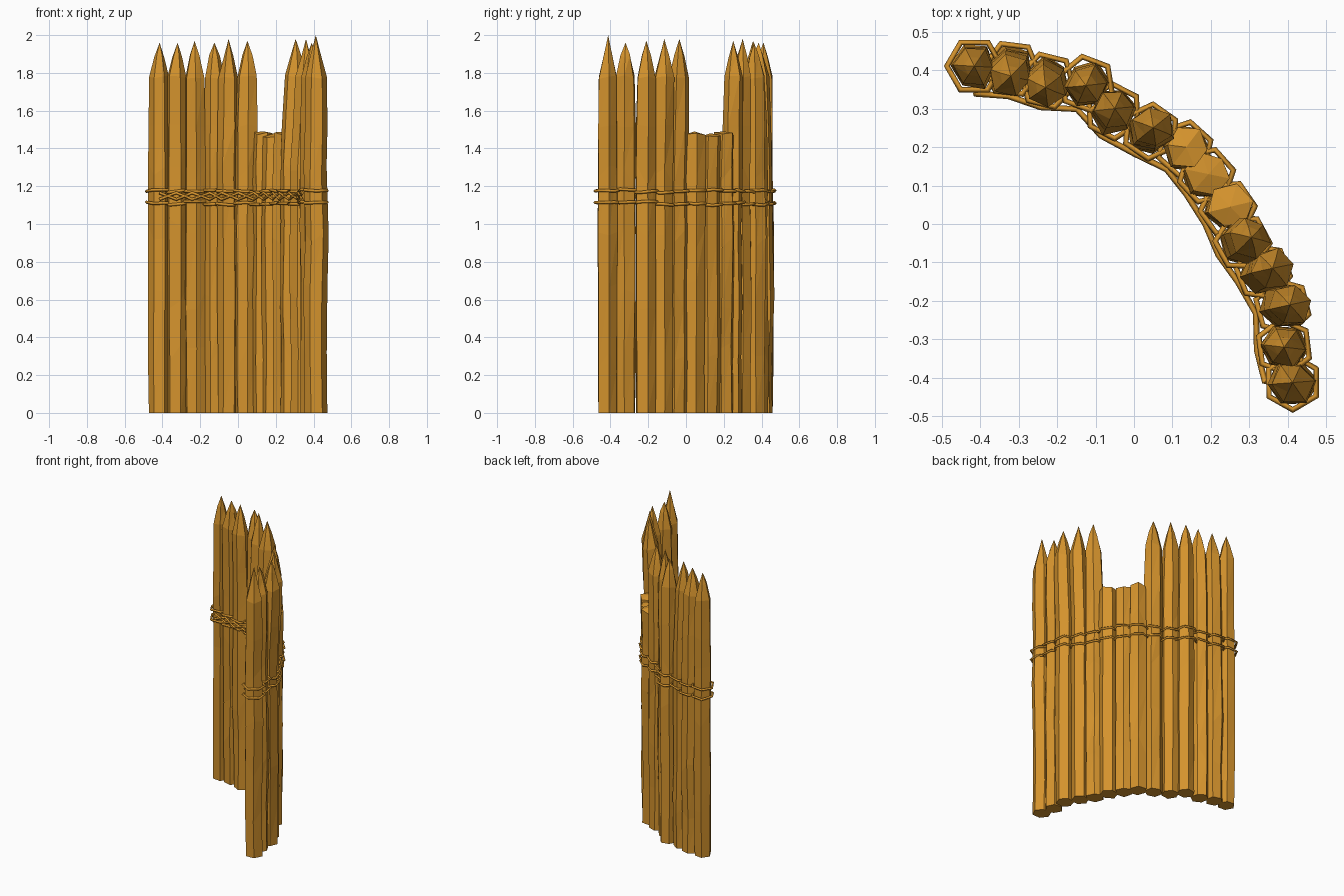
import bpy, bmesh, math, random
from mathutils import Vector

random.seed(7)
cube = bpy.data.objects.get("Cube")
if cube:
    bpy.data.objects.remove(cube, do_unlink=True)

wood = bpy.data.materials.new("ochre wood")
wood.use_nodes = True
COLOUR = (0.66, 0.292, 0.026, 1)
wood.diffuse_color = COLOUR
wood.node_tree.nodes["Principled BSDF"].inputs["Base Color"].default_value = COLOUR

# Posts along the curved wall: x, y, top height, outward shift of the lower body
POSTS = [(-.415, .41, 1.96, 0), (-.32, .385, 1.96, .018), (-.23, .355, 1.97, .018),
         (-.125, .36, 1.96, .005), (-.05, .30, 1.98, -.008), (.05, .25, 1.97, -.012),
         (.145, .21, 1.49, -.02), (.205, .14, 1.48, -.022), (.265, .055, 1.49, -.026),
         (.305, -.035, 1.98, -.026), (.36, -.115, 1.98, -.026), (.405, -.21, 1.97, -.02),
         (.39, -.32, 1.96, 0), (.412, -.412, 2.0, 0)]
CENTRE = Vector((-.42, -.42))
SIDES = 6


def outward(x, y):
    return (Vector((x, y)) - CENTRE).normalized()


def add_mesh(name, bm):
    bmesh.ops.recalc_face_normals(bm, faces=bm.faces)
    mesh = bpy.data.meshes.new(name)
    bm.to_mesh(mesh)
    bm.free()
    mesh.materials.append(wood)
    obj = bpy.data.objects.new(name, mesh)
    bpy.context.collection.objects.link(obj)


# Rough hewn post: irregular rings, then a point or a broken low crown
def post(name, x, y, top, shift):
    bm = bmesh.new()
    short = top < 1.6
    out = outward(x, y)
    turn = random.uniform(0, math.tau)
    columns = [random.uniform(.95, 1.06) for _ in range(SIDES)]
    columns[random.randrange(SIDES)] = .88
    # Each level: height, radius, share of the body shift
    levels = [(0, .058, 1), (.3, .059, 1), (.62, .061, 1), (.95, .061, 1), (1.25, .060, 1)]
    if short:
        levels += [(top - .01, .058, .7)]
    else:
        levels += [(1.52, .059, .6), (1.78, .055, .1), (1.89, .028, 0)]
    rings = []
    for i, (z, r, share) in enumerate(levels):
        body = 0 < i < 5
        sway = out * (shift * share + (random.uniform(-.006, .006) if body else 0))
        ring = []
        for k in range(SIDES):
            a = turn + math.tau * k / SIDES
            rad = r * columns[k] * random.uniform(.95, 1.05)
            dz = 0
            if body:
                dz = random.uniform(-.08, .08)
            elif i:
                dz = random.uniform(-.012, .008)
            ring.append(bm.verts.new((x + sway.x + rad * math.cos(a),
                                      y + sway.y + rad * math.sin(a), z + dz)))
        rings.append(ring)
    bm.faces.new(rings[0])
    for low, high in zip(rings, rings[1:]):
        for k in range(SIDES):
            n = (k + 1) % SIDES
            bm.faces.new((low[k], low[n], high[n]))
            bm.faces.new((low[k], high[n], high[k]))
    lean = out * shift * levels[-1][2]
    tip = bm.verts.new((x + lean.x, y + lean.y, top))
    for k in range(SIDES):
        bm.faces.new((rings[-1][k], rings[-1][(k + 1) % SIDES], tip))
    add_mesh(name, bm)


# Thin angular rope following a list of points
def rope(name, points, closed):
    curve = bpy.data.curves.new(name, 'CURVE')
    curve.dimensions = '3D'
    curve.bevel_depth = .008
    curve.bevel_resolution = 0
    curve.use_fill_caps = True
    line = curve.splines.new('POLY')
    line.points.add(len(points) - 1)
    for p, co in zip(line.points, points):
        p.co = (*co, 1)
    line.use_cyclic_u = closed
    curve.materials.append(wood)
    obj = bpy.data.objects.new(name, curve)
    bpy.context.collection.objects.link(obj)


strands = {"first": [], "second": []}
for i, (x, y, top, shift) in enumerate(POSTS):
    post(f"post_{i + 1}", x, y, top, shift)
    # Two hexagonal lashings round each post
    out = outward(x, y)
    start = math.atan2(out.y, out.x)
    body = Vector((x, y)) + out * shift
    r = .071
    for label, z in (("lower", 1.11), ("upper", 1.175)):
        z += random.uniform(-.008, .008)
        points = [(body.x + r * math.cos(start + math.tau * (k + .5) / 6),
                   body.y + r * math.sin(start + math.tau * (k + .5) / 6),
                   z + random.uniform(-.005, .005)) for k in range(6)]
        rope(f"{label}_lashing_{i + 1}", points, True)
    # Strands crossing between the lashings on the hollow side
    p = body - out * r
    for s, points in enumerate(strands.values()):
        points.append((p.x, p.y, 1.165 if (i + s) % 2 else 1.13))

for label, points in strands.items():
    rope(f"{label}_cross_strand", points, False)
